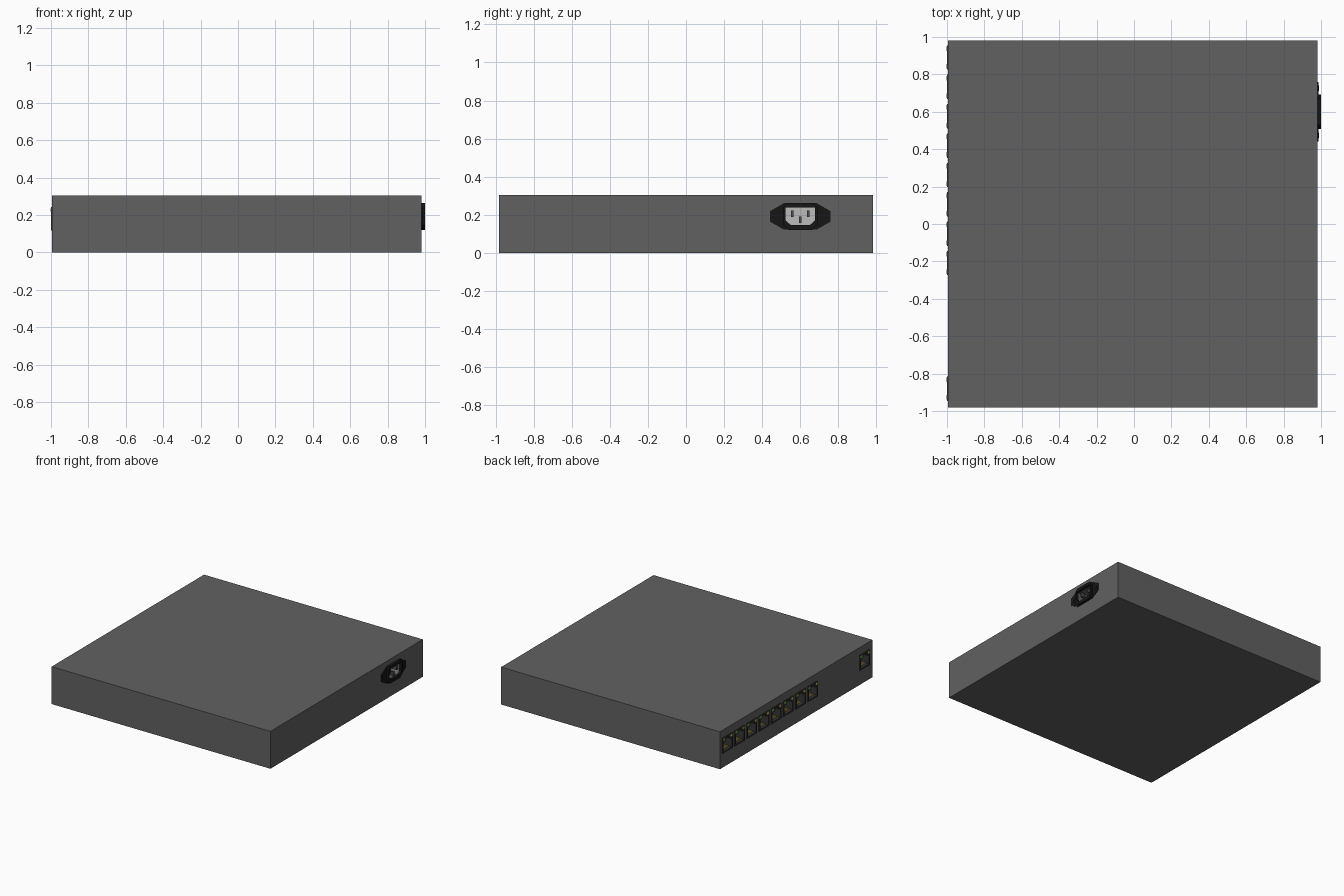
import bpy, bmesh

if "Cube" in bpy.data.objects:
    bpy.data.objects.remove(bpy.data.objects["Cube"])

def material(name, rgb):
    m = bpy.data.materials.new(name)
    m.diffuse_color = (*rgb, 1)
    m.use_nodes = True
    m.node_tree.nodes["Principled BSDF"].inputs["Base Color"].default_value = m.diffuse_color
    return m

CASE = material("case_grey", (0.12, 0.12, 0.12))
BLACK = material("black_plastic", (0.008, 0.008, 0.008))
DARK = material("port_grey", (0.035, 0.035, 0.035))
LIGHT = material("socket_grey", (0.5, 0.5, 0.5))
PIN = material("pin_metal", (0.08, 0.08, 0.08))
GOLD = material("contact_gold", (0.6, 0.42, 0.1))
GREEN = material("green_led", (0.15, 0.5, 0.05))
YELLOW = material("yellow_led", (0.6, 0.5, 0.05))

def prisms(name, parts, mat=None):
    """One object from (x0, x1, [(y, z), ...]) extrusions along x."""
    bm = bmesh.new()
    for x0, x1, prof in parts:
        a = [bm.verts.new((x0, y, z)) for y, z in prof]
        b = [bm.verts.new((x1, y, z)) for y, z in prof]
        bm.faces.new(a)
        bm.faces.new(b[::-1])
        for i in range(len(a)):
            j = (i + 1) % len(a)
            bm.faces.new((a[j], a[i], b[i], b[j]))
    bmesh.ops.recalc_face_normals(bm, faces=bm.faces)
    me = bpy.data.meshes.new(name)
    bm.to_mesh(me)
    bm.free()
    ob = bpy.data.objects.new(name, me)
    bpy.context.collection.objects.link(ob)
    if mat:
        me.materials.append(mat)
    return ob

def rect(y, z, w, h):
    return [(y - w/2, z - h/2), (y + w/2, z - h/2), (y + w/2, z + h/2), (y - w/2, z + h/2)]

def shift(prof, dy, dz):
    return [(y + dy, z + dz) for y, z in prof]

def mirror(half):
    return half + [(-y, z) for y, z in reversed(half)]

def cut(ob, cutter):
    mod = ob.modifiers.new("cut", 'BOOLEAN')
    mod.operation, mod.solver, mod.object = 'DIFFERENCE', 'EXACT', cutter
    bpy.context.view_layer.update()
    me = bpy.data.meshes.new_from_object(ob.evaluated_get(bpy.context.evaluated_depsgraph_get()))
    ob.modifiers.clear()
    ob.data = me
    bpy.data.objects.remove(cutter)

# layout: eight network ports and one console port on the left face
PORT_Z = 0.18
port_ys = [0.89 - 0.157 * i for i in range(8)] + [-0.88]
SY, SZ = 0.6, 0.192

# power socket outlines, centred on the socket
opening = shift(mirror([(0.05, -0.046), (0.078, -0.02), (0.078, 0.046)]), SY, SZ)
flange = shift(mirror([(0.085, -0.07), (0.158, -0.028), (0.158, 0.028), (0.085, 0.07)]), SY, SZ)
shell = shift(mirror([(0.062, -0.071), (0.092, -0.045), (0.092, 0.045), (0.072, 0.071)]), SY, SZ)

# case with recesses for ports and socket
case = prisms("case", [(-0.994, 0.98, rect(0, 0.1525, 1.964, 0.305))], CASE)
cut(case, prisms("case_cutter",
    [(-1.1, -0.88, rect(y, PORT_Z, 0.126, 0.121)) for y in port_ys]
    + [(0.89, 1.1, opening)]))

# port housing with a notched opening
port = prisms("network_port", [(-1.0, -0.87, rect(0, 0, 0.13, 0.125))], DARK)
notched = mirror([(0.052, -0.05), (0.052, 0.026), (0.028, 0.026), (0.028, 0.04),
                  (0.016, 0.04), (0.016, 0.052)])
cut(port, prisms("port_cutter", [(-1.1, -0.89, notched)]))

# contacts and status lights
contacts = prisms("port_contacts", [(-0.98, -0.89, rect(-0.035 + 0.01 * i, -0.042, 0.004, 0.006))
                                    for i in range(8)], GOLD)
led_a = prisms("green_light", [(-1.0015, -0.99, rect(0.047, 0.047, 0.024, 0.018))], GREEN)
led_b = prisms("yellow_light", [(-1.0015, -0.99, rect(-0.047, 0.047, 0.024, 0.018))], YELLOW)

# repeat the port along the face
for part in (port, contacts, led_a, led_b):
    for i, y in enumerate(port_ys):
        ob = part
        if i:
            ob = part.copy()
            ob.name = f"{part.name.split('.')[0]}_{i + 1}"
            bpy.context.collection.objects.link(ob)
        ob.location = (0, y, PORT_Z)

# power socket: thin flange with ears, raised shell, inner floor and pins
for name, x1, prof in (("socket_flange", 0.986, flange), ("socket_shell", 1.0, shell)):
    ob = prisms(name, [(0.975, x1, prof)], BLACK)
    cut(ob, prisms(name + "_cutter", [(0.9, 1.1, opening)]))
prisms("socket_floor", [(0.885, 0.9, opening)], LIGHT)
prisms("socket_pins", [(0.895, 0.985, rect(SY + dy, SZ + dz, 0.014, 0.034))
                       for dy, dz in ((-0.042, 0.014), (0.042, 0.014), (0, -0.018))], PIN)

# screw heads on the socket ears
for s in (-1, 1):
    bpy.ops.mesh.primitive_cylinder_add(vertices=16, radius=0.015, depth=0.008,
        location=(SX := 0.986, SY + s * 0.125, SZ), rotation=(0, 1.5708, 0))
    ob = bpy.context.object
    ob.name = "socket_screw_" + ("left" if s < 0 else "right")
    ob.data.materials.append(BLACK)
